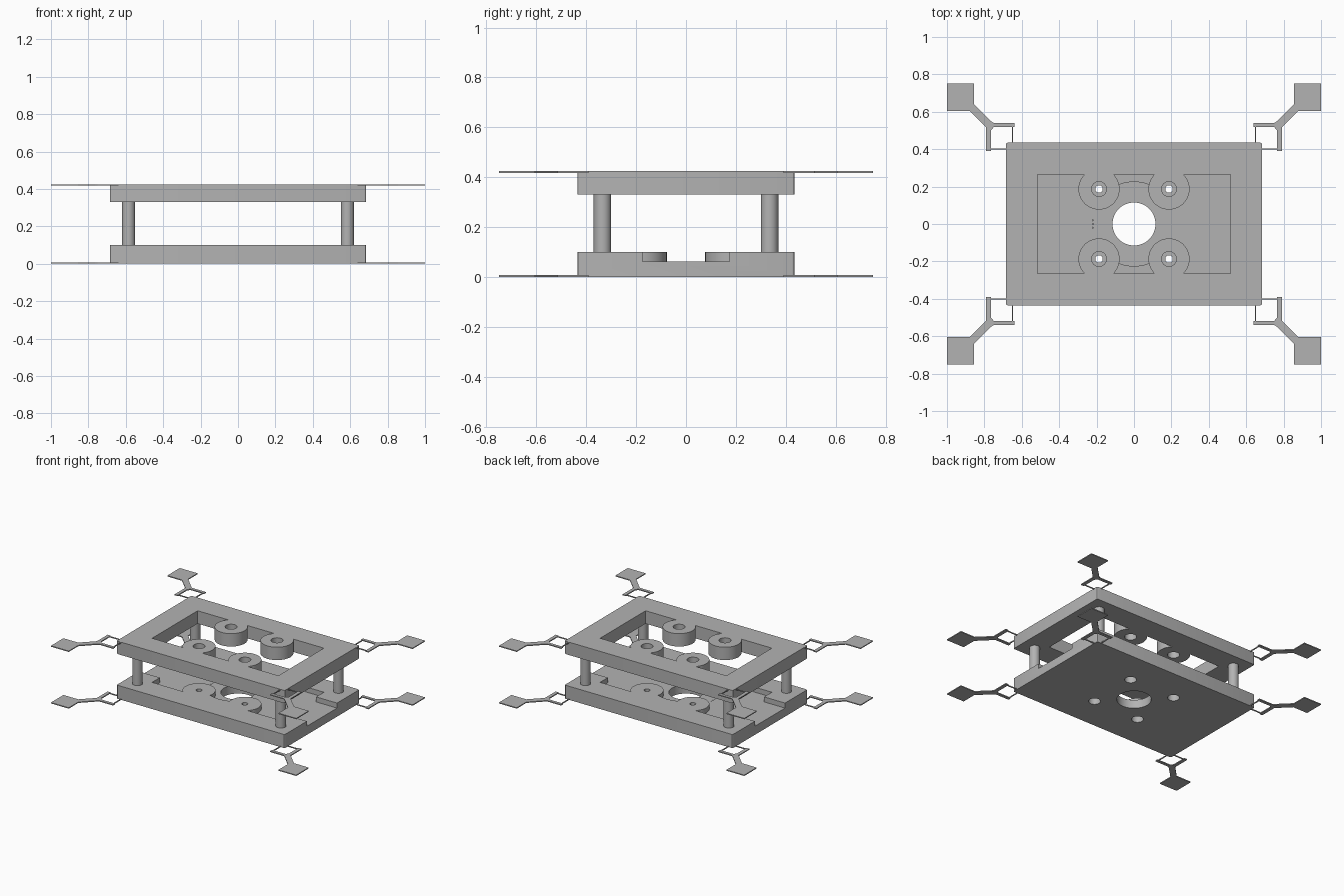
import bpy, bmesh, math
from mathutils import Matrix

if "Cube" in bpy.data.objects:
    bpy.data.objects.remove(bpy.data.objects["Cube"], do_unlink=True)

grey = bpy.data.materials.new("plain_grey")
grey.use_nodes = True
colour = (0.45, 0.45, 0.45, 1)
grey.diffuse_color = colour
grey.node_tree.nodes["Principled BSDF"].inputs["Base Color"].default_value = colour

QUADS = [(sx, sy) for sx in (-1, 1) for sy in (-1, 1)]
BOSS = 0.187


def finish(name, bm):
    bmesh.ops.recalc_face_normals(bm, faces=bm.faces)
    mesh = bpy.data.meshes.new(name)
    bm.to_mesh(mesh)
    bm.free()
    mesh.materials.append(grey)
    ob = bpy.data.objects.new(name, mesh)
    bpy.context.collection.objects.link(ob)
    return ob


def box(name, x0, x1, y0, y1, z0, z1, corner=0):
    bm = bmesh.new()
    size = Matrix.Diagonal((x1 - x0, y1 - y0, z1 - z0, 1))
    move = Matrix.Translation(((x0 + x1) / 2, (y0 + y1) / 2, (z0 + z1) / 2))
    bmesh.ops.create_cube(bm, size=1, matrix=move @ size)
    if corner:
        upright = [e for e in bm.edges if abs(e.verts[0].co.z - e.verts[1].co.z) > 0.01]
        bmesh.ops.bevel(bm, geom=upright, offset=corner, segments=3, profile=0.5, affect='EDGES')
    return finish(name, bm)


def cylinder(name, x, y, r, z0, z1, sides=48):
    bm = bmesh.new()
    bmesh.ops.create_cone(bm, cap_ends=True, segments=sides, radius1=r, radius2=r,
                          depth=z1 - z0, matrix=Matrix.Translation((x, y, (z0 + z1) / 2)))
    return finish(name, bm)


def prism(name, points, z0, z1):
    bm = bmesh.new()
    face = bm.faces.new([bm.verts.new((x, y, z0)) for x, y in points])
    top = bmesh.ops.extrude_face_region(bm, geom=[face])["geom"]
    bmesh.ops.translate(bm, vec=(0, 0, z1 - z0),
                        verts=[v for v in top if isinstance(v, bmesh.types.BMVert)])
    return finish(name, bm)


def cut(target, cutter):
    cutter.hide_render = True
    mod = target.modifiers.new("cut", 'BOOLEAN')
    mod.operation, mod.solver, mod.object = 'DIFFERENCE', 'EXACT', cutter
    bpy.context.view_layer.objects.active = target
    bpy.ops.object.modifier_apply(modifier=mod.name)
    bpy.data.objects.remove(cutter, do_unlink=True)


def smooth(ob):
    bpy.ops.object.select_all(action='DESELECT')
    ob.select_set(True)
    bpy.context.view_layer.objects.active = ob
    bpy.ops.object.shade_smooth_by_angle(angle=math.radians(30))


def keep_bosses(cutter):
    # leave round bosses standing inside a pocket
    for sx, sy in QUADS:
        cut(cutter, cylinder("boss", sx * BOSS, sy * BOSS, 0.11, -1, 1))
    return cutter


# Upper frame: window with four bosses joined to its rim
frame = box("upper_frame", -0.685, 0.685, -0.435, 0.435, 0.33, 0.425, 0.01)
cut(frame, keep_bosses(box("window", -0.515, 0.515, -0.265, 0.265, 0.2, 0.6)))
for sx, sy in QUADS:
    cut(frame, cylinder("boss_hole", sx * BOSS, sy * BOSS, 0.04, 0.2, 0.6, 32))
smooth(frame)

# Lower plate: shallow pocket, end notches, centre hole and screw holes
FLOOR = 0.063
plate = box("lower_plate", -0.685, 0.685, -0.435, 0.435, 0, 0.1, 0.01)
for s in (-1, 1):
    xs = sorted((s * BOSS, s * 0.515))
    cut(plate, keep_bosses(box("pocket", *xs, -0.265, 0.265, FLOOR, 0.2)))
    xs = sorted((s * 0.5, s * 0.8))
    cut(plate, box("end_notch", *xs, -0.175, 0.175, FLOOR, 0.2))
cut(plate, keep_bosses(cylinder("round_pocket", 0, 0, 0.225, FLOOR, 0.2, 64)))
cut(plate, cylinder("centre_hole", 0, 0, 0.115, -0.1, 0.2, 64))
for sx, sy in QUADS:
    cut(plate, cylinder("screw_hole", sx * BOSS, sy * BOSS, 0.02, -0.1, 0.2, 24))
    cut(plate, cylinder("screw_recess", sx * BOSS, sy * BOSS, 0.04, -0.1, 0.05, 32))
for i in (-1, 0, 1):
    cut(plate, cylinder("pin_hole", -0.22, i * 0.02, 0.003, 0.03, 0.2, 8))
smooth(plate)

# Pillars between plate and frame
for sx, sy in QUADS:
    smooth(cylinder("pillar", sx * 0.585, sy * 0.335, 0.035, 0.1, 0.33, 32))

# Thin corner tabs at both levels: pad, diagonal strap, two arms
TAB = [(1, 0.75), (0.855, 0.75), (0.855, 0.64), (0.765, 0.55), (0.75, 0.54),
       (0.64, 0.54), (0.64, 0.518), (0.75, 0.518), (0.765, 0.5), (0.765, 0.39),
       (0.79, 0.39), (0.79, 0.515), (0.88, 0.605), (1, 0.605)]
THICK = 0.007
for level, z in (("lower", 0), ("upper", 0.425 - THICK)):
    for sx, sy in QUADS:
        prism(level + "_corner_tab", [(sx * x, sy * y) for x, y in TAB], z, z + THICK)
        # thin links joining the arms to the body
        ys = sorted((sy * 0.43, sy * 0.52))
        box(level + "_side_link", sx * 0.65 - 0.003, sx * 0.65 + 0.003, *ys, z, z + THICK)
        xs = sorted((sx * 0.68, sx * 0.768))
        box(level + "_end_link", *xs, sy * 0.401 - 0.003, sy * 0.401 + 0.003, z, z + THICK)
